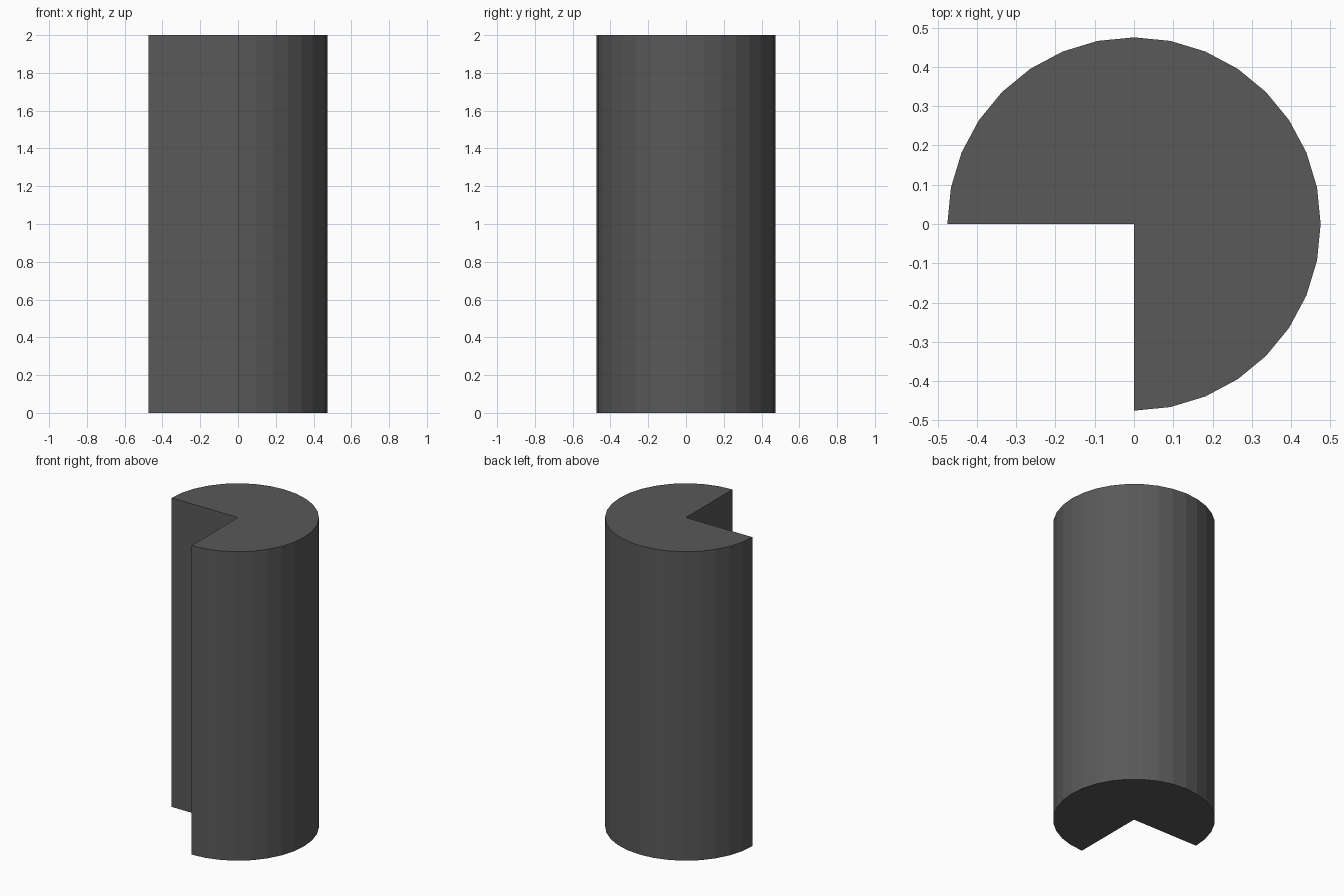
import bpy, bmesh, math

if "Cube" in bpy.data.objects:
    bpy.data.objects.remove(bpy.data.objects["Cube"])

RADIUS, HEIGHT, SIDES = 0.475, 2.0, 32

# Dark grey material
grey = bpy.data.materials.new("dark grey")
grey.diffuse_color = (0.1, 0.1, 0.1, 1.0)
grey.use_nodes = True
grey.node_tree.nodes["Principled BSDF"].inputs["Base Color"].default_value = grey.diffuse_color

# Three-quarter disc profile: centre point plus 270 degrees of arc
bm = bmesh.new()
profile = [bm.verts.new((0, 0, 0))]
for i in range(SIDES * 3 // 4 + 1):
    a = -math.pi / 2 + 2 * math.pi * i / SIDES
    profile.append(bm.verts.new((RADIUS * math.cos(a), RADIUS * math.sin(a), 0)))
base = bm.faces.new(profile)

# Extrude the profile into a notched column
result = bmesh.ops.extrude_face_region(bm, geom=[base], use_keep_orig=True)
top = [v for v in result["geom"] if isinstance(v, bmesh.types.BMVert)]
bmesh.ops.translate(bm, verts=top, vec=(0, 0, HEIGHT))
bmesh.ops.recalc_face_normals(bm, faces=bm.faces[:])

mesh = bpy.data.meshes.new("notched_column")
bm.to_mesh(mesh)
bm.free()
mesh.materials.append(grey)
column = bpy.data.objects.new("notched_column", mesh)
bpy.context.collection.objects.link(column)
